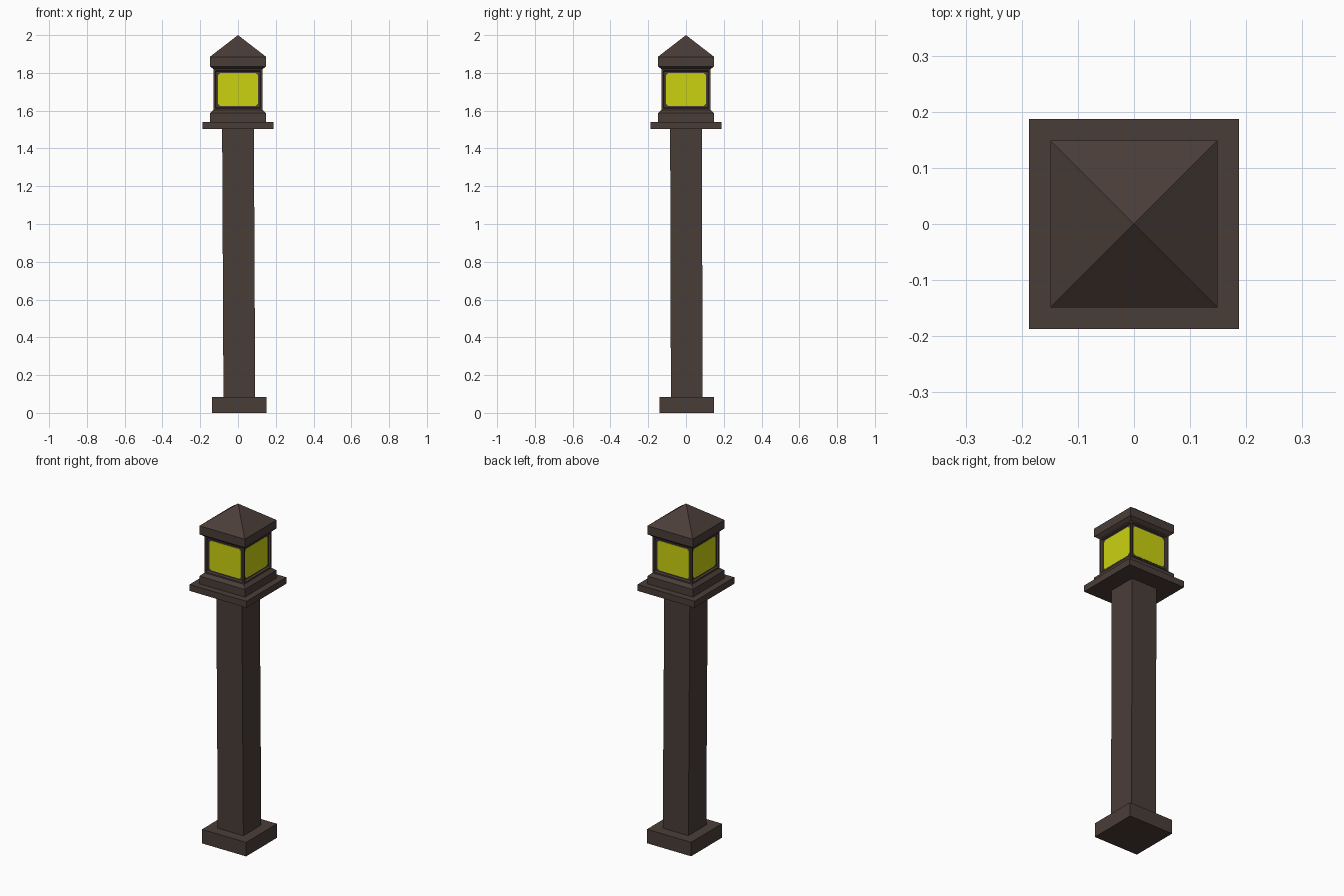
import bpy, bmesh, math
from mathutils import Matrix

if "Cube" in bpy.data.objects:
    bpy.data.objects.remove(bpy.data.objects["Cube"])


def material(name, rgb):
    m = bpy.data.materials.new(name)
    m.diffuse_color = (*rgb, 1)
    m.use_nodes = True
    m.node_tree.nodes["Principled BSDF"].inputs["Base Color"].default_value = m.diffuse_color
    return m


BROWN = material("dark brown", (0.068, 0.047, 0.039))
YELLOW = material("lamp yellow", (0.60, 0.65, 0.005))


def finish(name, bm, mat):
    bmesh.ops.recalc_face_normals(bm, faces=bm.faces)
    me = bpy.data.meshes.new(name)
    bm.to_mesh(me)
    bm.free()
    me.materials.append(mat)
    ob = bpy.data.objects.new(name, me)
    bpy.context.collection.objects.link(ob)
    return ob


def stack(name, levels, mat=BROWN):
    """Square sections (z, half width, centre x, centre y) skinned together; half 0 = apex."""
    bm = bmesh.new()
    rings = []
    for z, h, cx, cy in levels:
        if h == 0:
            rings.append([bm.verts.new((cx, cy, z))])
        else:
            rings.append([bm.verts.new((cx + sx * h, cy + sy * h, z))
                          for sx, sy in ((-1, -1), (1, -1), (1, 1), (-1, 1))])
    bm.faces.new(rings[0][::-1])
    for a, b in zip(rings, rings[1:]):
        for i in range(4):
            j = (i + 1) % 4
            bm.faces.new((a[i], a[j], b[0]) if len(b) == 1 else (a[i], a[j], b[j], b[i]))
    if len(rings[-1]) == 4:
        bm.faces.new(rings[-1])
    return finish(name, bm, mat)


# Foot block and slightly leaning post
stack("foot_block", [(0, 0.145, 0.007, 0.004), (0.083, 0.145, 0.007, 0.004)])
stack("post", [(0.083, 0.084, 0.007, 0.004), (1.503, 0.084, 0, 0)])

# Wide shelf and lantern base with sloped shoulder
stack("shelf", [(1.503, 0.187, 0, 0), (1.541, 0.187, 0, 0)])
stack("lantern_base", [(1.541, 0.149, 0, 0), (1.587, 0.149, 0, 0), (1.604, 0.13, 0, 0)])

# Lantern housing: four sides inset, then recessed to form the frames
bm = bmesh.new()
bmesh.ops.create_cube(bm, size=1)
bmesh.ops.scale(bm, vec=(0.26, 0.26, 0.22), verts=bm.verts)
bmesh.ops.translate(bm, vec=(0, 0, 1.7125), verts=bm.verts)
bm.normal_update()
sides = [f for f in bm.faces if abs(f.normal.z) < 0.5]
bmesh.ops.inset_individual(bm, faces=sides, thickness=0.014, depth=0)
bmesh.ops.inset_individual(bm, faces=sides, thickness=0.006, depth=-0.012)
finish("lantern_housing", bm, BROWN)

# Glowing panes with clipped corners
W, Z0, Z1, C = 0.105, 1.624, 1.80, 0.012
outline = [(-W + C, Z0), (W - C, Z0), (W, Z0 + C), (W, Z1 - C),
           (W - C, Z1), (-W + C, Z1), (-W, Z1 - C), (-W, Z0 + C)]
for k, side in enumerate(("front", "right", "back", "left")):
    bm = bmesh.new()
    f = bm.faces.new([bm.verts.new((x, -0.1145, z)) for x, z in outline])
    r = bmesh.ops.extrude_face_region(bm, geom=[f])
    bmesh.ops.translate(bm, vec=(0, -0.005, 0),
                        verts=[v for v in r["geom"] if isinstance(v, bmesh.types.BMVert)])
    bmesh.ops.rotate(bm, cent=(0, 0, 0), verts=bm.verts,
                     matrix=Matrix.Rotation(k * math.pi / 2, 3, 'Z'))
    finish("window_" + side, bm, YELLOW)

# Roof: flared underside, straight band, pyramid
stack("roof", [(1.82, 0.13, 0, 0), (1.835, 0.149, 0, 0), (1.885, 0.149, 0, 0), (2.0, 0, 0, 0)])
